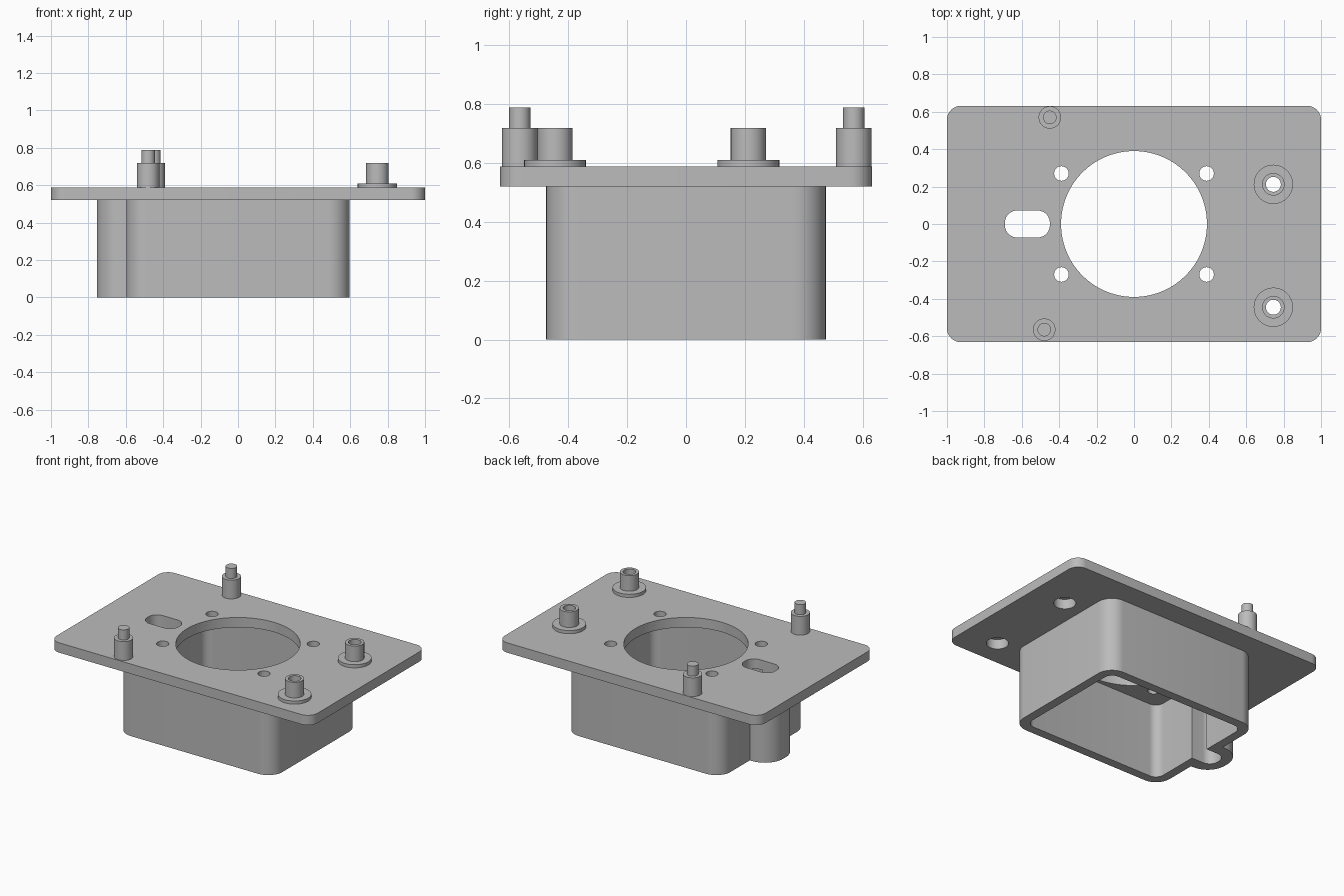
import bpy
from math import sin, cos, pi
from mathutils import Vector

cube = bpy.data.objects.get("Cube")
if cube:
    bpy.data.objects.remove(cube)

grey = bpy.data.materials.new("plain grey")
grey.use_nodes = True
grey.diffuse_color = (0.5, 0.5, 0.5, 1)
grey.node_tree.nodes["Principled BSDF"].inputs["Base Color"].default_value = (0.5, 0.5, 0.5, 1)


def fillet(corners, steps=10):
    """Round each right-angled corner (x, y, radius) of a closed outline."""
    points = []
    for i, (x, y, r) in enumerate(corners):
        p = Vector((x, y))
        before, after = corners[i - 1], corners[(i + 1) % len(corners)]
        u = (Vector(before[:2]) - p).normalized()
        v = (Vector(after[:2]) - p).normalized()
        for k in range(steps + 1):
            t = pi / 2 * k / steps
            q = p + r * (u + v) - r * (cos(t) * v + sin(t) * u)
            if not points or (q - points[-1]).length > 1e-4:
                points.append(q)
    if (points[0] - points[-1]).length < 1e-4:
        points.pop()
    return points


def box(x0, x1, y0, y1, r):
    return fillet([(x0, y0, r), (x1, y0, r), (x1, y1, r), (x0, y1, r)])


def circle(x, y, r, sides=40):
    return [Vector((x + r * cos(2 * pi * k / sides), y + r * sin(2 * pi * k / sides)))
            for k in range(sides)]


def slab(name, z0, z1, *outlines):
    """Extrude an outline, with any further outlines as holes, from z0 to z1."""
    curve = bpy.data.curves.new(name, "CURVE")
    curve.dimensions = "2D"
    curve.fill_mode = "BOTH"
    curve.extrude = (z1 - z0) / 2
    for outline in outlines:
        spline = curve.splines.new("POLY")
        spline.points.add(len(outline) - 1)
        for point, q in zip(spline.points, outline):
            point.co = (q.x, q.y, 0, 1)
        spline.use_cyclic_u = True
    curve.materials.append(grey)
    obj = bpy.data.objects.new(name, curve)
    obj.location.z = (z0 + z1) / 2
    bpy.context.collection.objects.link(obj)
    bpy.ops.object.select_all(action="DESELECT")
    obj.select_set(True)
    bpy.context.view_layer.objects.active = obj
    bpy.ops.object.convert(target="MESH")
    obj = bpy.context.object
    bpy.ops.object.mode_set(mode="EDIT")
    bpy.ops.mesh.select_all(action="SELECT")
    bpy.ops.mesh.remove_doubles(threshold=0.0001)
    bpy.ops.mesh.normals_make_consistent(inside=False)
    bpy.ops.object.mode_set(mode="OBJECT")
    bpy.ops.object.shade_smooth_by_angle()
    return obj


bosses = [(0.745, 0.212), (0.745, -0.445)]
pins = [(-0.45, 0.57), (-0.48, -0.565)]
under, top = 0.52, 0.588

# Mounting plate: central opening, cable slot, screw holes and counterbores
holes = [circle(0, 0, 0.39, 96), box(-0.69, -0.45, -0.072, 0.072, 0.065)]
holes += [circle(x, y, 0.039) for x in (-0.388, 0.388) for y in (-0.27, 0.27)]
holes += [circle(x, y, 0.07) for x, y in bosses]
slab("mounting_plate", under, top, box(-1, 1, -0.632, 0.632, 0.075), *holes)


def housing_outline(x, y, r, channel_x, channel_y, channel_r):
    """Rounded box with a rounded bulge on its right side."""
    return fillet([(x, -y, r), (x, y, r), (-x, y, r),
                   (-x, channel_y, 0), (channel_x, channel_y, channel_r),
                   (channel_x, -channel_y, channel_r), (-x, -channel_y, 0), (-x, -y, r)])


# Open housing wall with the cable channel
slab("housing", 0, under,
     housing_outline(0.597, 0.475, 0.11, -0.755, 0.155, 0.14),
     housing_outline(0.535, 0.413, 0.06, -0.69, 0.072, 0.065))

# Hollow bosses on flanges
for i, (x, y) in enumerate(bosses):
    slab(f"boss_flange_{i + 1}", top, 0.61, circle(x, y, 0.105), circle(x, y, 0.04))
    slab(f"boss_tube_{i + 1}", 0.61, 0.718, circle(x, y, 0.06), circle(x, y, 0.04))

# Stepped locating pins
for i, (x, y) in enumerate(pins):
    slab(f"pin_base_{i + 1}", top, 0.718, circle(x, y, 0.06))
    slab(f"pin_tip_{i + 1}", 0.718, 0.788, circle(x, y, 0.036))
